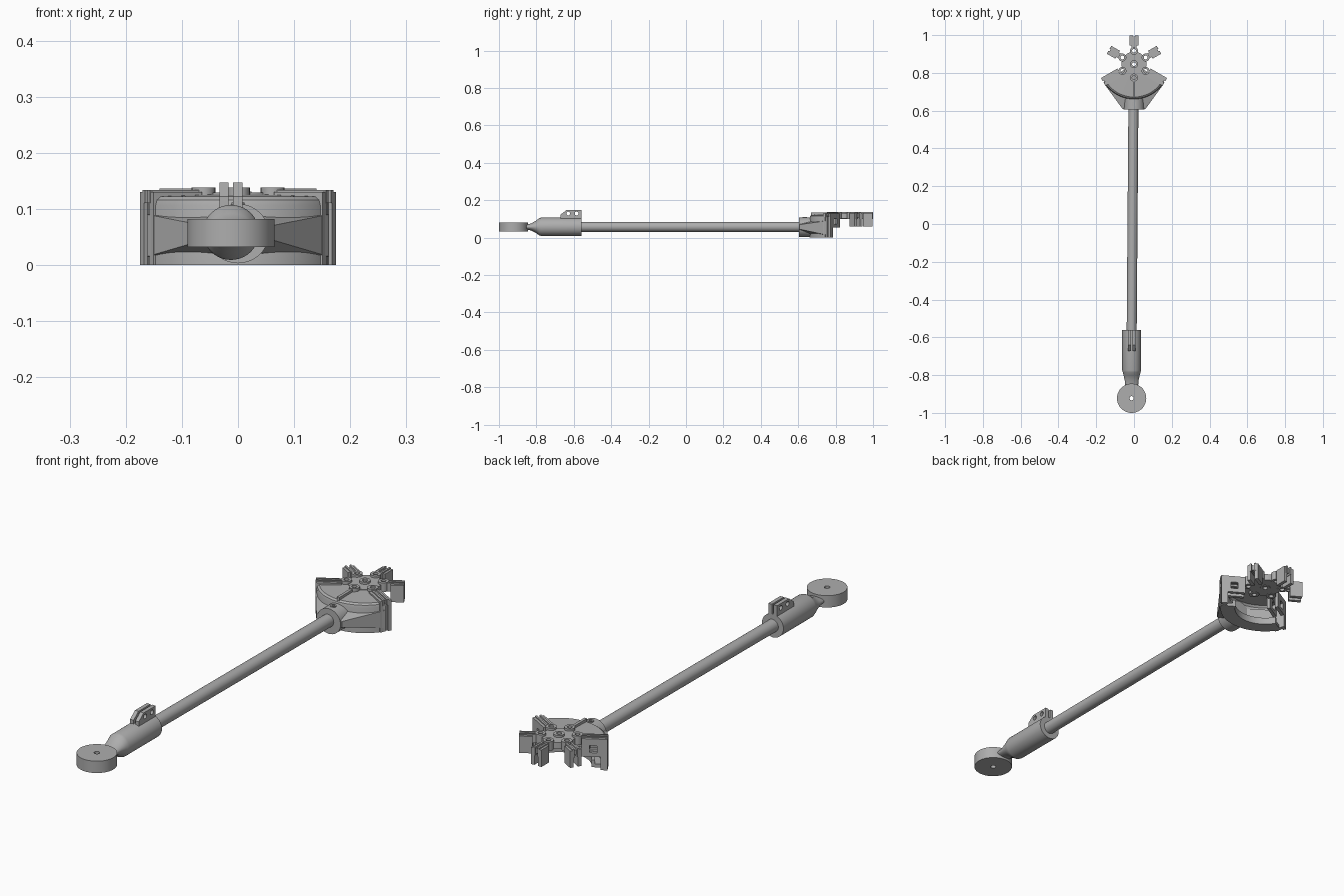
import bpy, bmesh, math
from mathutils import Vector, Matrix

if "Cube" in bpy.data.objects:
    bpy.data.objects.remove(bpy.data.objects["Cube"])

grey = bpy.data.materials.new("mid_grey")
grey.diffuse_color = (0.42, 0.42, 0.42, 1)
grey.use_nodes = True
grey.node_tree.nodes["Principled BSDF"].inputs["Base Color"].default_value = grey.diffuse_color
HUB = Vector((0, 0.846, 0))
FX = -0.0125                      # x of the foot and sleeve


def make(name, bm, smooth=True):
    bmesh.ops.recalc_face_normals(bm, faces=bm.faces)
    me = bpy.data.meshes.new(name)
    bm.to_mesh(me)
    bm.free()
    ob = bpy.data.objects.new(name, me)
    bpy.context.collection.objects.link(ob)
    me.materials.append(grey)
    if smooth:
        bpy.ops.object.select_all(action='DESELECT')
        ob.select_set(True)
        bpy.context.view_layer.objects.active = ob
        bpy.ops.object.shade_smooth_by_angle(angle=math.radians(32))
    return ob


def loft(bm, rings):
    """Skin closed rings of points and cap both ends."""
    vs = [[bm.verts.new(p) for p in r] for r in rings]
    n = len(vs[0])
    for a, b in zip(vs, vs[1:]):
        for i in range(n):
            j = (i + 1) % n
            bm.faces.new((a[i], a[j], b[j], b[i]))
    bm.faces.new(vs[0])
    bm.faces.new(vs[-1])


def y_rings(stations, n=40):
    """Elliptical rings along y: (y, x, z, rx, rz)."""
    return [[(x + rx * math.cos(t), y, z + rz * math.sin(t))
             for t in (2 * math.pi * i / n for i in range(n))]
            for y, x, z, rx, rz in stations]


def box(bm, x0, x1, y0, y1, z0, z1, rot=0.0):
    """Box; rotated about the hub when rot is given (x = radial distance)."""
    m = Matrix.Translation(HUB) @ Matrix.Rotation(rot, 4, 'Z')
    r = [[m @ Vector((x, y, z)) for x, y in ((x0, y0), (x1, y0), (x1, y1), (x0, y1))]
         for z in (z0, z1)]
    loft(bm, r)


def disc(bm, c, r, z0, z1, n=40):
    loft(bm, [[(c[0] + r * math.cos(2 * math.pi * i / n), c[1] + r * math.sin(2 * math.pi * i / n), z)
               for i in range(n)] for z in (z0, z1)])


def tube(bm, c, ro, ri, z0, z1, n=40):
    prof = [(ri, z0), (ro, z0), (ro, z1), (ri, z1)]
    vs = [[bm.verts.new((c[0] + r * math.cos(2 * math.pi * i / n),
                         c[1] + r * math.sin(2 * math.pi * i / n), z)) for r, z in prof] for i in range(n)]
    for i in range(n):
        a, b = vs[i], vs[(i + 1) % n]
        for k in range(4):
            l = (k + 1) % 4
            bm.faces.new((a[k], a[l], b[l], b[k]))


def cut(ob, cutter):
    cutter.hide_render = True
    cutter.hide_viewport = True
    m = ob.modifiers.new("holes", 'BOOLEAN')
    m.operation, m.object, m.solver = 'DIFFERENCE', cutter, 'EXACT'
    dg = bpy.context.evaluated_depsgraph_get()
    me = bpy.data.meshes.new_from_object(ob.evaluated_get(dg))
    ob.modifiers.clear()
    ob.data = me
    bpy.data.objects.remove(cutter)


# foot disc with pin hole
bm = bmesh.new()
tube(bm, (FX, -0.9225), 0.0775, 0.011, 0.032, 0.082, 56)
make("foot_disc", bm)

# sleeve with flattened neck
bm = bmesh.new()
loft(bm, y_rings([(-0.868, FX, 0.057, 0.034, 0.012), (-0.83, FX, 0.057, 0.036, 0.018),
                  (-0.80, FX, 0.058, 0.043, 0.034), (-0.785, FX, 0.058, 0.047, 0.046),
                  (-0.775, FX, 0.058, 0.05, 0.049), (-0.56, FX, 0.058, 0.05, 0.049)]))
make("sleeve", bm)

# pair of lugs on the sleeve
lug = [(-0.672, 0.09), (-0.56, 0.09), (-0.56, 0.147), (-0.64, 0.147), (-0.672, 0.122)]
for side, x0, x1 in (("left", -0.033, -0.0165), ("right", -0.0085, 0.008)):
    bm = bmesh.new()
    loft(bm, [[(x, y, z) for y, z in lug] for x in (x0, x1)])
    ob = make("lug_" + side, bm, False)
    bm = bmesh.new()
    for y in (-0.63, -0.585):
        loft(bm, [[(x, y + 0.01 * math.cos(i * math.pi / 8), 0.129 + 0.01 * math.sin(i * math.pi / 8))
                   for i in range(16)] for x in (-0.06, 0.04)])
    cut(ob, make("lug_cutter", bm, False))

# long rod
bm = bmesh.new()
loft(bm, y_rings([(-0.60, FX, 0.058, 0.0265, 0.0265), (0.64, -0.003, 0.058, 0.0265, 0.0265)]))
make("rod", bm)

# socket holding the rod
bm = bmesh.new()
loft(bm, y_rings([(0.605, 0, 0.056, 0.055, 0.053), (0.68, 0, 0.056, 0.055, 0.053)]))
make("socket", bm)

# fan housing: shell profile swept through 120 degrees about the hub
prof = [(0.125, 0), (0.185, 0), (0.185, 0.106), (0.182, 0.116), (0.174, 0.122), (0.02, 0.127),
        (0.02, 0.117), (0.165, 0.112), (0.172, 0.104), (0.172, 0.014), (0.137, 0.014),
        (0.137, 0.03), (0.125, 0.03)]
bm = bmesh.new()
loft(bm, [[HUB + Vector((r * math.cos(a), r * math.sin(a), z)) for r, z in prof]
          for a in (math.radians(210 + 120 * i / 40) for i in range(41))])
make("housing", bm)

# flared gussets between socket and housing
for side, s in (("left", -1), ("right", 1)):
    bm = bmesh.new()
    for x, y, z0, z1 in ((0.05, 0.608, 0.043, 0.072), (0.06, 0.608, 0.045, 0.07),
                         (0.162, 0.748, 0.015, 0.09), (0.15, 0.752, 0.015, 0.09),
                         (0.04, 0.68, 0.015, 0.09)):
        bm.verts.new((s * x, y, z0))
        bm.verts.new((s * x, y, z1))
    bmesh.ops.convex_hull(bm, input=bm.verts)
    make("gusset_" + side, bm, False)

# star hub: plate, bosses and drilled holes
spots = [HUB + 0.071 * Vector((math.cos(a), math.sin(a), 0))
         for a in (math.radians(30 + 60 * i) for i in range(6))]
bm = bmesh.new()
disc(bm, HUB, 0.066, 0.102, 0.129, 48)
plate = make("hub_plate", bm)
bm = bmesh.new()
for p in spots + [HUB]:
    disc(bm, p, 0.0125, 0.05, 0.2, 24)
cut(plate, make("hub_cutter", bm, False))
for i, p in enumerate(spots + [HUB]):
    bm = bmesh.new()
    tube(bm, p, 0.021, 0.010, 0.10, 0.138, 28)
    make(f"boss_{i}", bm)

# three short arms: ribbed top channel with two hanging legs
for deg in (30, 90, 150):
    bm = bmesh.new()
    a = math.radians(deg)
    box(bm, 0.084, 0.146, -0.012, 0.012, 0.108, 0.129, a)
    for s in (-1, 1):
        y = sorted((s * 0.009, s * 0.024))
        box(bm, 0.1, 0.152, *y, 0.06, 0.131, a)
        y = sorted((s * 0.006, s * 0.014))
        box(bm, 0.086, 0.153, *y, 0.1, 0.136, a)
    make(f"short_arm_{deg}", bm, False)

# two long arms: full-height end post and windowed side walls
for deg in (210, 330):
    bm = bmesh.new()
    a = math.radians(deg)
    box(bm, 0.084, 0.18, -0.012, 0.012, 0.11, 0.129, a)
    for s in (-1, 1):
        y = sorted((s * 0.010, s * 0.024))
        box(bm, 0.162, 0.188, *y, 0, 0.13, a)
        box(bm, 0.088, 0.162, *y, 0.102, 0.13, a)
        box(bm, 0.088, 0.162, *y, 0.055, 0.072, a)
        box(bm, 0.088, 0.118, *y, 0.072, 0.102, a)
        box(bm, 0.148, 0.162, *y, 0.072, 0.102, a)
        y = sorted((s * 0.005, s * 0.013))
        box(bm, 0.086, 0.189, *y, 0.11, 0.134, a)
    box(bm, 0.165, 0.18, -0.012, 0.012, 0, 0.12, a)
    make(f"long_arm_{deg}", bm, False)

# front rib running down the housing roof
bm = bmesh.new()
box(bm, 0.085, 0.178, -0.006, 0.006, 0.115, 0.134, math.radians(270))
make("front_rib", bm, False)

# small set screw on the socket
bm = bmesh.new()
tube(bm, (0, 0.635), 0.012, 0.006, 0.1, 0.1115, 20)
make("socket_screw", bm)
